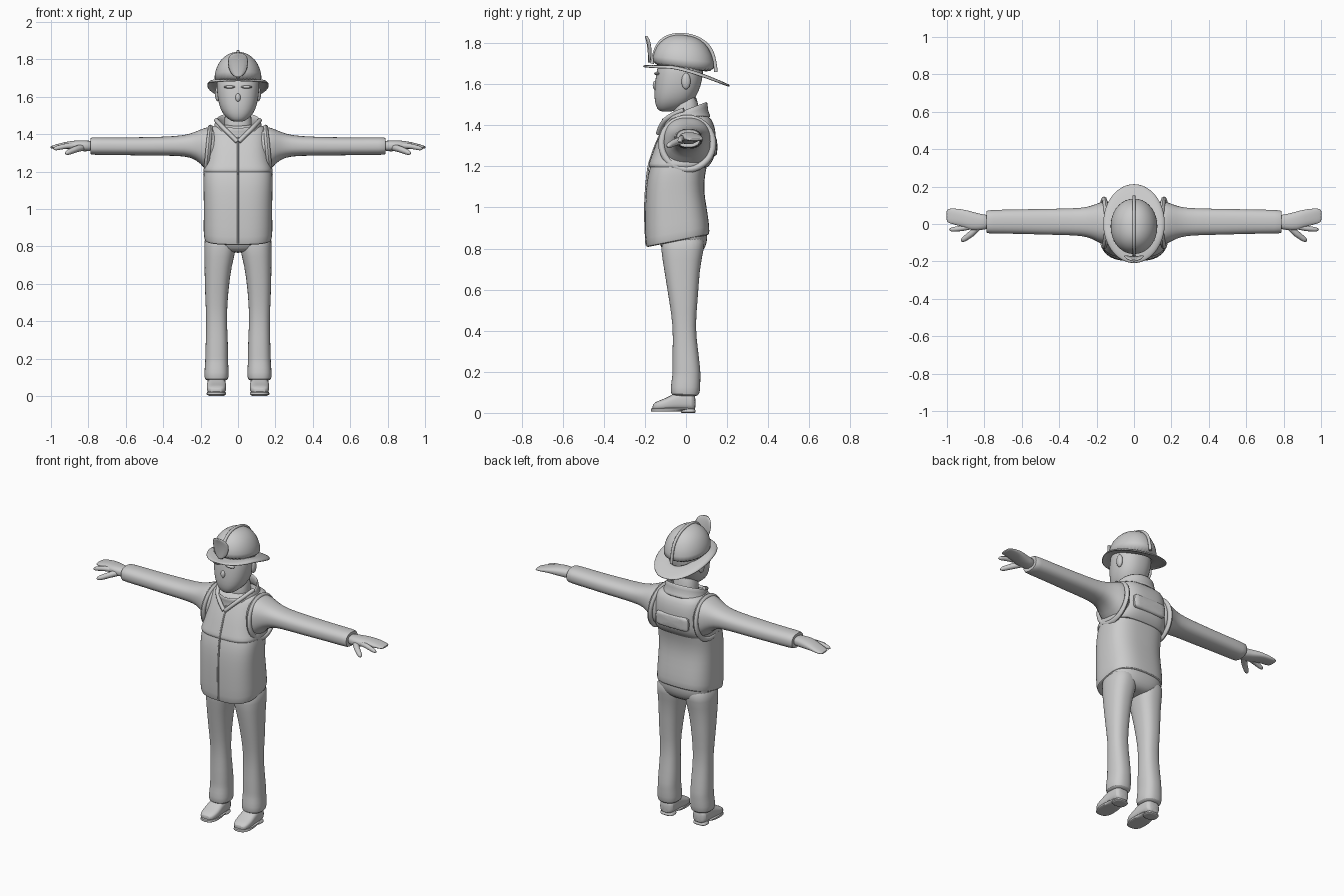
import bpy, bmesh, math


def finish(name, bm, mirror=False, thick=0, sub=1, angle=50):
    bmesh.ops.recalc_face_normals(bm, faces=bm.faces)
    me = bpy.data.meshes.new(name)
    bm.to_mesh(me)
    bm.free()
    ob = bpy.data.objects.new(name, me)
    bpy.context.collection.objects.link(ob)
    if mirror:
        ob.modifiers.new("mirror", 'MIRROR').use_mirror_merge = False
    if thick:
        s = ob.modifiers.new("thickness", 'SOLIDIFY')
        s.thickness, s.offset = thick, 0
    if sub:
        m = ob.modifiers.new("smooth", 'SUBSURF')
        m.levels = m.render_levels = sub
    for p in me.polygons:
        p.use_smooth = True
    me.set_sharp_from_angle(angle=math.radians(angle))
    return ob


def loft(name, axis, rings, n=2.4, seg=28, caps=True, **kw):
    """Superellipse sections (t, a0, a1, b0, b1, tilt) stacked along an axis."""
    bm = bmesh.new()
    loops = []
    for r in rings:
        t, a0, a1, b0, b1 = r[:5]
        tilt = r[5] if len(r) > 5 else 0
        loop = []
        for i in range(seg):
            w = 2 * math.pi * i / seg
            c, s = math.cos(w), math.sin(w)
            a = (a0 + a1) / 2 + (a1 - a0) / 2 * math.copysign(abs(c) ** (2 / n), c)
            db = (b1 - b0) / 2 * math.copysign(abs(s) ** (2 / n), s)
            b, tt = (b0 + b1) / 2 + db, t + tilt * db
            co = {'z': (a, b, tt), 'x': (tt, a, b), 'y': (a, tt, b)}[axis]
            loop.append(bm.verts.new(co))
        loops.append(loop)
    for p, q in zip(loops, loops[1:]):
        for i in range(seg):
            j = (i + 1) % seg
            bm.faces.new((p[i], p[j], q[j], q[i]))
    if caps:
        bm.faces.new(loops[0])
        bm.faces.new(loops[-1])
    return finish(name, bm, **kw)


def body(name, rows, **kw):
    """Symmetric sections around x = 0: (z, half width, front y, back y, tilt)."""
    return loft(name, 'z', [(r[0], -r[1], r[1], *r[2:]) for r in rows], **kw)


def tube(name, pts, radius, mirror=False):
    """Rounded strand through points (x, y, z, radius factor)."""
    cu = bpy.data.curves.new(name, 'CURVE')
    cu.dimensions, cu.bevel_depth, cu.bevel_resolution = '3D', radius, 3
    cu.use_fill_caps = True
    sp = cu.splines.new('NURBS')
    sp.points.add(len(pts) - 1)
    sp.use_endpoint_u, sp.order_u = True, 3
    for p, q in zip(sp.points, pts):
        p.co = (*q[:3], 1)
        p.radius = q[3] if len(q) > 3 else 1
    ob = bpy.data.objects.new(name, cu)
    bpy.context.collection.objects.link(ob)
    if mirror:
        ob.modifiers.new("mirror", 'MIRROR').use_mirror_merge = False
    return ob


def blob(name, loc, size, mirror=False):
    bm = bmesh.new()
    bmesh.ops.create_uvsphere(bm, u_segments=20, v_segments=12, radius=1)
    bmesh.ops.scale(bm, vec=size, verts=bm.verts)
    bmesh.ops.translate(bm, vec=loc, verts=bm.verts)
    return finish(name, bm, mirror=mirror, sub=0)


# Jacket with slanted hem
body("jacket", [
    (.85, .15, -.16, .09, .2), (.836, .168, -.18, .103, .2), (.836, .18, -.193, .113, .2),
    (.865, .185, -.199, .116, .2), (.98, .183, -.2, .102, .1), (1.08, .184, -.197, .086),
    (1.16, .186, -.187, .092), (1.21, .183, -.17, .105), (1.3, .16, -.14, .12),
    (1.4, .13, -.1, .11)], n=2.8, seg=36)
# Vest yoke over chest and back
body("vest_yoke", [
    (1.195, .17, -.165, .1), (1.195, .183, -.181, .106), (1.21, .187, -.184, .118),
    (1.245, .176, -.17, .142), (1.32, .164, -.145, .148), (1.39, .16, -.11, .143),
    (1.435, .153, -.085, .122), (1.452, .12, -.06, .1)], n=3, seg=36)
tube("jacket_zip", [(0, -.193, .815), (0, -.198, .9), (0, -.2, 1), (0, -.195, 1.1),
                    (0, -.184, 1.2), (0, -.168, 1.25), (0, -.143, 1.32), (0, -.1, 1.41)], .005)
# Raised panel and band across the shoulder blades
loft("back_panel", 'y', [(.11, -.12, .12, 1.245, 1.345), (.146, -.115, .115, 1.25, 1.34),
                         (.153, -.1, .1, 1.26, 1.33)], n=6)
# Arm hole rims
bm = bmesh.new()
N, M = 36, 8
grid = []
for i in range(N):
    w = 2 * math.pi * i / N
    row = []
    for k in range(M):
        v = 2 * math.pi * k / M
        d = .016 * math.cos(v)
        row.append(bm.verts.new((.16 + .014 * math.sin(v) - .012 * math.sin(w),
                                 .006 + (.125 + d) * math.cos(w), 1.31 + (.125 + d) * math.sin(w))))
    grid.append(row)
for i in range(N):
    for k in range(M):
        a, b = grid[i], grid[(i + 1) % N]
        bm.faces.new((a[k], b[k], b[(k + 1) % M], a[(k + 1) % M]))
finish("vest_armhole", bm, mirror=True, sub=0)

# Sleeves
loft("sleeve", 'x', [
    (.10, -.11, .12, 1.19, 1.435), (.16, -.115, .125, 1.19, 1.442), (.2, -.092, .108, 1.245, 1.425),
    (.25, -.068, .09, 1.276, 1.403), (.32, -.06, .083, 1.285, 1.388), (.5, -.057, .081, 1.285, 1.384),
    (.62, -.052, .078, 1.288, 1.382), (.775, -.052, .076, 1.288, 1.384),
    (.792, -.048, .07, 1.292, 1.38), (.785, -.03, .055, 1.305, 1.37)], mirror=True)
# Hands: mitten palm, index finger, thumb
loft("hand", 'x', [
    (.77, -.027, .05, 1.31, 1.365), (.82, -.033, .052, 1.306, 1.366), (.87, -.036, .068, 1.313, 1.367),
    (.915, -.015, .078, 1.322, 1.36), (.965, -.002, .084, 1.322, 1.348),
    (.995, .006, .082, 1.322, 1.338), (1.003, .02, .072, 1.326, 1.334)], mirror=True)
tube("index_finger", [(.86, -.01, 1.338), (.91, -.022, 1.338), (.95, -.027, 1.33, .9),
                      (.98, -.03, 1.322, .75), (.987, -.031, 1.32, .2)], .015, True)
tube("thumb", [(.83, -.01, 1.33, 1.2), (.86, -.045, 1.322, 1.1), (.89, -.068, 1.31),
               (.918, -.088, 1.298, .8), (.923, -.092, 1.296, .2)], .016, True)

# Trousers
body("trouser_seat", [(.765, .06, -.08, .05), (.785, .14, -.115, .085), (.83, .176, -.13, .104),
                      (.88, .178, -.14, .106), (.95, .17, -.14, .09)], n=2.6)
loft("trouser_leg", 'z', [
    (t, c - h, c + h, f, b) for t, c, h, f, b in [
        (.88, .095, .084, -.125, .1), (.79, .094, .088, -.122, .086), (.7, .107, .072, -.107, .066),
        (.55, .115, .062, -.083, .058), (.42, .115, .054, -.062, .044), (.3, .113, .059, -.066, .06),
        (.2, .114, .062, -.066, .071), (.185, .114, .061, -.066, .07), (.12, .115, .066, -.076, .07),
        (.088, .115, .064, -.073, .065), (.08, .115, .048, -.058, .05)]], mirror=True)
# Shoes: upper, sole, heel
loft("shoe", 'y', [
    (.047, .085, .145, .015, .08), (.035, .068, .162, .01, .1), (-.02, .066, .164, .012, .11),
    (-.065, .064, .166, .012, .092), (-.1, .062, .168, .012, .07), (-.14, .068, .164, .012, .058),
    (-.164, .085, .148, .014, .042)], n=2.8, mirror=True)
loft("shoe_sole", 'z', [(.006, .067, .166, -.168, -.04), (.006, .064, .168, -.172, -.03),
                        (.022, .064, .168, -.172, .045), (.024, .07, .16, -.165, .04)],
     n=2.6, mirror=True)
loft("shoe_heel", 'z', [(0, .075, .155, -.02, .042), (0, .07, .16, -.025, .048),
                        (.025, .07, .16, -.025, .048)], n=3, mirror=True)

# Head, neck, collar
body("head", [
    (1.466, .025, -.125, -.07), (1.478, .05, -.14, -.02), (1.51, .084, -.153, .03),
    (1.56, .104, -.155, .062), (1.62, .113, -.15, .08), (1.68, .115, -.142, .086),
    (1.74, .1, -.12, .08)], n=2.3)
body("neck", [(1.38, .085, -.075, .075), (1.45, .07, -.06, .062), (1.56, .075, -.06, .06)])
body("collar", [(1.405, .14, -.115, .118, .3), (1.43, .12, -.105, .1, .32),
                (1.475, .118, -.115, .1, .38)], n=2.1, caps=False, thick=.014)
tube("lapel", [(.004, -.135, 1.36), (.05, -.122, 1.405), (.095, -.075, 1.45),
               (.117, -.01, 1.475)], .012, True)
blob("ear", (.108, .0, 1.615), (.015, .022, .04), True)
blob("brow", (.045, -.141, 1.652), (.03, .014, .008), True)
blob("nose", (0, -.15, 1.595), (.014, .012, .022))

# Helmet dome
body("helmet_dome", [
    (1.665, .132, -.168, .145, -.12), (1.72, .127, -.163, .138, -.1), (1.78, .108, -.145, .115, -.04),
    (1.82, .07, -.11, .07), (1.836, .035, -.075, .02), (1.84, .01, -.045, -.02)], n=2.05, seg=36)
# Brim dropping toward the back
bm = bmesh.new()
rows = []
for k, s in enumerate((.5, .78, .92, 1)):
    row = []
    for i in range(48):
        w = 2 * math.pi * i / 48
        x, y = .165 * s * math.cos(w), .002 + .212 * s * math.sin(w)
        z = 1.688 - .097 * (max(0, y + .08) / .294) ** 1.4 - (.012 * abs(math.cos(w)) * (k == 3))
        row.append(bm.verts.new((x, y, z)))
    rows.append(row)
for p, q in zip(rows, rows[1:]):
    for i in range(48):
        j = (i + 1) % 48
        bm.faces.new((p[i], p[j], q[j], q[i]))
finish("helmet_brim", bm, thick=.01)
# Crest ridge
tube("helmet_crest", [(0, -.165, 1.7), (0, -.153, 1.77), (0, -.11, 1.825), (0, -.04, 1.845),
                      (0, .05, 1.832), (0, .115, 1.785), (0, .14, 1.72), (0, .146, 1.66)], .009)
# Front shield plate, leaning forward with swept-back sides
bm = bmesh.new()
half = [(0, 1.838), (.04, 1.831), (.06, 1.802), (.054, 1.755), (.04, 1.725), (.022, 1.708), (0, 1.704)]
mid = [bm.verts.new((0, -.178 - .14 * (z - 1.7), z)) for z in (1.838, 1.831, 1.802, 1.755, 1.725, 1.708, 1.704)]
for side in (1, -1):
    edge = [bm.verts.new((side * x, -.178 - .14 * (z - 1.7) + 6 * x * x, z)) for x, z in half[1:-1]]
    for i in range(4):
        bm.faces.new((mid[i + 1], edge[i], edge[i + 1], mid[i + 2]))
    bm.faces.new((mid[0], edge[0], mid[1]))
    bm.faces.new((mid[6], edge[4], mid[5]))
finish("helmet_shield", bm, thick=.012)
